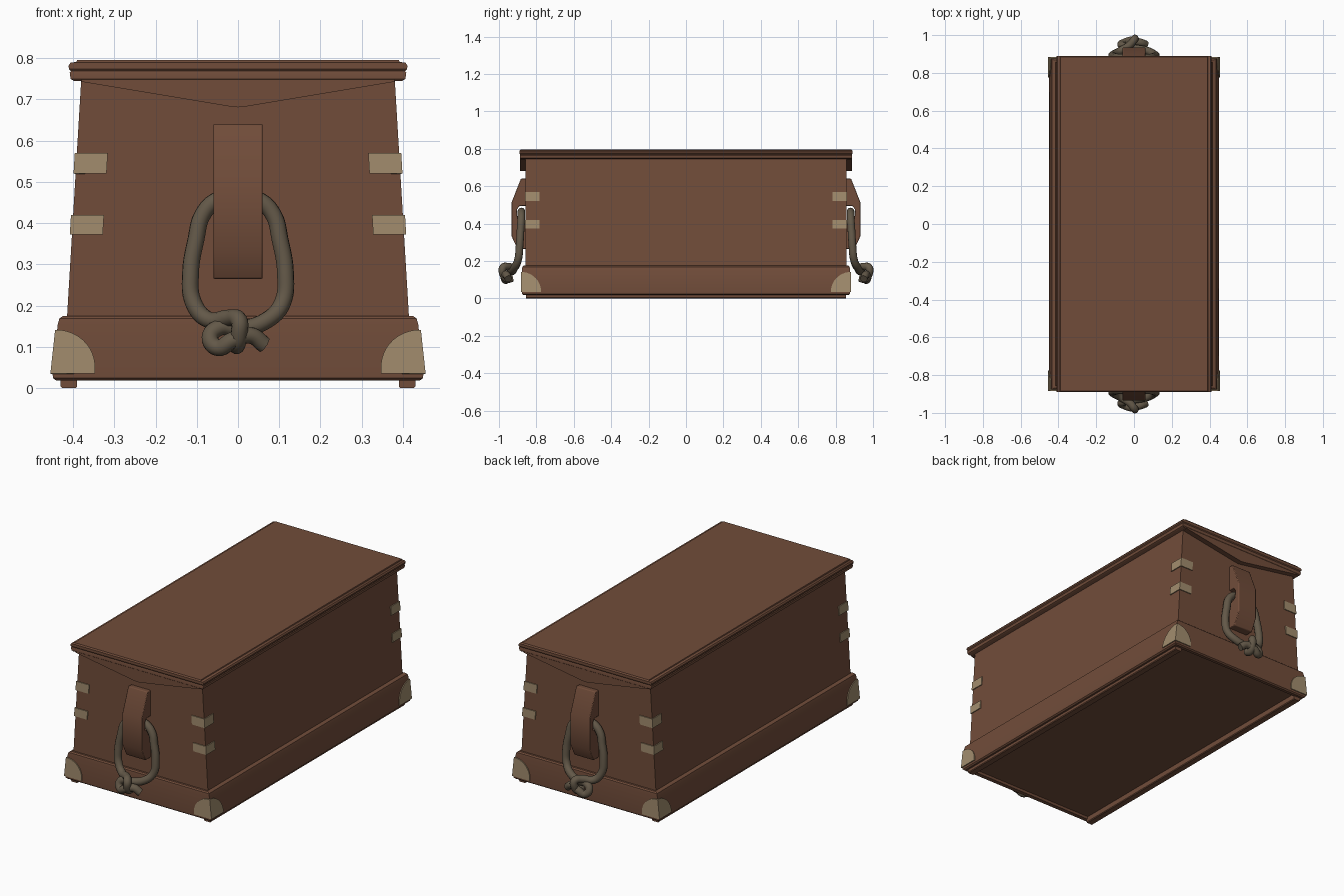
import bpy, bmesh, math
from mathutils import Vector

if "Cube" in bpy.data.objects:
    bpy.data.objects.remove(bpy.data.objects["Cube"])


def material(name, rgb):
    m = bpy.data.materials.new(name)
    m.diffuse_color = (*rgb, 1.0)
    m.use_nodes = True
    m.node_tree.nodes["Principled BSDF"].inputs["Base Color"].default_value = m.diffuse_color
    return m


WOOD = material("brown wood", (0.165, 0.073, 0.042))
BRASS = material("dull brass", (0.36, 0.265, 0.155))
ROPE = material("weathered rope", (0.125, 0.098, 0.065))


def add_object(name, data, mat):
    ob = bpy.data.objects.new(name, data)
    bpy.context.collection.objects.link(ob)
    data.materials.append(mat)
    return ob


def finish(name, bm, mat, mirror=(False, False), bevel=0.0):
    bmesh.ops.recalc_face_normals(bm, faces=bm.faces)
    me = bpy.data.meshes.new(name)
    bm.to_mesh(me)
    bm.free()
    ob = add_object(name, me, mat)
    if bevel:
        b = ob.modifiers.new("bevel", 'BEVEL')
        b.width, b.segments = bevel, 2
    if any(mirror):
        m = ob.modifiers.new("mirror", 'MIRROR')
        m.use_axis = (mirror[0], mirror[1], False)
        m.use_mirror_merge = False
    return ob


def smooth(ob, degrees=35):
    bpy.ops.object.select_all(action='DESELECT')
    ob.select_set(True)
    bpy.context.view_layer.objects.active = ob
    bpy.ops.object.shade_smooth_by_angle(angle=math.radians(degrees))


def loft(name, rings, mat):
    """Stack of rectangles (half x, half y, z), capped at both ends."""
    bm = bmesh.new()
    loops = [[bm.verts.new((sx * hx, sy * hy, z))
              for sx, sy in ((-1, -1), (1, -1), (1, 1), (-1, 1))]
             for hx, hy, z in rings]
    for a, b in zip(loops, loops[1:]):
        for i in range(4):
            j = (i + 1) % 4
            bm.faces.new((a[i], a[j], b[j], b[i]))
    bm.faces.new(loops[0])
    bm.faces.new(loops[-1])
    return finish(name, bm, mat)


def prism(name, points, a, b, mat, mirror, bevel=0.0):
    """Closed outline extruded from vector a to vector b."""
    bm = bmesh.new()
    f = bm.faces.new([bm.verts.new(Vector(p) + Vector(a)) for p in points])
    new = bmesh.ops.extrude_face_region(bm, geom=[f])["geom"]
    bmesh.ops.translate(bm, vec=Vector(b) - Vector(a),
                        verts=[v for v in new if isinstance(v, bmesh.types.BMVert)])
    return finish(name, bm, mat, mirror, bevel)


def body_x(z):
    return 0.415 - 0.035 * (z - 0.175) / 0.57


def base_x(z):
    return 0.45 - 0.013 * (z - 0.035) / 0.12


def corner_plate(name, rows, edge_x, edge_y):
    """Thin plate wrapped round a corner; rows are (z, width)."""
    bm = bmesh.new()
    cols = []
    for z, w in rows:
        x, y = edge_x(z) + 0.005, edge_y + 0.005
        cols.append([bm.verts.new(p) for p in
                     ((x - w, -y, z), (x, -y, z), (x, -y + w, z))])
    for a, b in zip(cols, cols[1:]):
        for i in range(2):
            bm.faces.new((a[i], a[i + 1], b[i + 1], b[i]))
    ob = finish(name, bm, BRASS, (True, True))
    s = ob.modifiers.new("thickness", 'SOLIDIFY')
    s.thickness, s.offset = 0.008, -1
    ob.modifiers.move(1, 0)
    return ob


# Skirted base with a shallow recess underneath
smooth(loft("base_skirt", [(0.40, 0.845, 0.032), (0.405, 0.85, 0.02), (0.44, 0.87, 0.018),
                           (0.448, 0.877, 0.024), (0.45, 0.878, 0.035),
                           (0.437, 0.877, 0.155), (0.433, 0.875, 0.169),
                           (0.424, 0.868, 0.175)], WOOD))

# Tapered box
loft("chest_body", [(0.415, 0.857, 0.165), (0.380, 0.857, 0.75)], WOOD)

# Lid with a grooved moulding around its edge
smooth(loft("lid", [(0.398, 0.884, 0.745), (0.406, 0.888, 0.75), (0.408, 0.888, 0.765),
                    (0.405, 0.886, 0.769), (0.410, 0.89, 0.774), (0.411, 0.89, 0.782),
                    (0.406, 0.89, 0.789), (0.392, 0.887, 0.791),
                    (0.390, 0.885, 0.796)], WOOD))

# Pointed boards under the lid ends
prism("lid_end_board", [(-0.38, 0, 0.75), (-0.38, 0, 0.743), (-0.02, 0, 0.683), (0, 0, 0.681),
                        (0.02, 0, 0.683), (0.38, 0, 0.743), (0.38, 0, 0.75)],
      (0, -0.887, 0), (0, -0.85, 0), WOOD, (False, True))

# Floor runners
prism("floor_runner", [(0.39, 0, 0.04), (0.39, 0, 0.004), (0.394, 0, 0), (0.426, 0, 0),
                       (0.43, 0, 0.004), (0.43, 0, 0.04)],
      (0, -0.855, 0), (0, 0.855, 0), WOOD, (True, False))

# Brass corner straps and rounded base corners
for label, low, high in (("lower", 0.373, 0.42), ("upper", 0.52, 0.57)):
    corner_plate(label + "_corner_strap", [(low, 0.08), (high, 0.08)], body_x, 0.857)
arc = [math.radians(82 * i / 10) for i in range(11)]
corner_plate("base_corner_guard",
             [(0.035, 0.108)] + [(0.038 + 0.104 * math.sin(t), 0.108 * math.cos(t))
                                 for t in arc], base_x, 0.878)

# Handle cleats, notched behind for the rope
cleat = [(0.85, 0.64), (0.883, 0.64), (0.934, 0.51), (0.934, 0.335), (0.90, 0.265),
         (0.85, 0.265), (0.85, 0.42), (0.885, 0.42), (0.902, 0.435), (0.904, 0.475),
         (0.89, 0.495), (0.85, 0.495)]
smooth(prism("handle_cleat", [(0, -d, z) for d, z in cleat],
             (-0.06, 0, 0), (0.06, 0, 0), WOOD, (False, True), 0.004))

# Rope loops (x, outward distance, z): tail, knot, loop, knot, end
side = [(0.072, 0.917, 0.166), (0.108, 0.898, 0.207), (0.115, 0.89, 0.28),
        (0.102, 0.885, 0.36), (0.086, 0.881, 0.42), (0.052, 0.88, 0.455)]
path = [(0.064, 0.95, 0.105), (0.03, 0.962, 0.128), (-0.015, 0.972, 0.115),
        (-0.048, 0.962, 0.098), (-0.068, 0.95, 0.122), (-0.045, 0.94, 0.147),
        (0.005, 0.93, 0.144)]
path += side + [(0, 0.88, 0.465)] + [(-x, d, z) for x, d, z in reversed(side)]
path += [(-0.02, 0.95, 0.17), (0.002, 0.978, 0.165), (0.003, 0.979, 0.135),
         (-0.003, 0.955, 0.104), (-0.003, 0.925, 0.11)]
for label, s in (("front", -1), ("back", 1)):
    cu = bpy.data.curves.new(label + "_rope_handle", 'CURVE')
    cu.dimensions = '3D'
    cu.bevel_depth, cu.bevel_resolution, cu.resolution_u = 0.0205, 4, 6
    cu.use_fill_caps = True
    sp = cu.splines.new('BEZIER')
    sp.bezier_points.add(len(path) - 1)
    for bp, (x, d, z) in zip(sp.bezier_points, path):
        bp.co = (x, s * d, z)
        bp.handle_left_type = bp.handle_right_type = 'AUTO'
    add_object(label + "_rope_handle", cu, ROPE)
